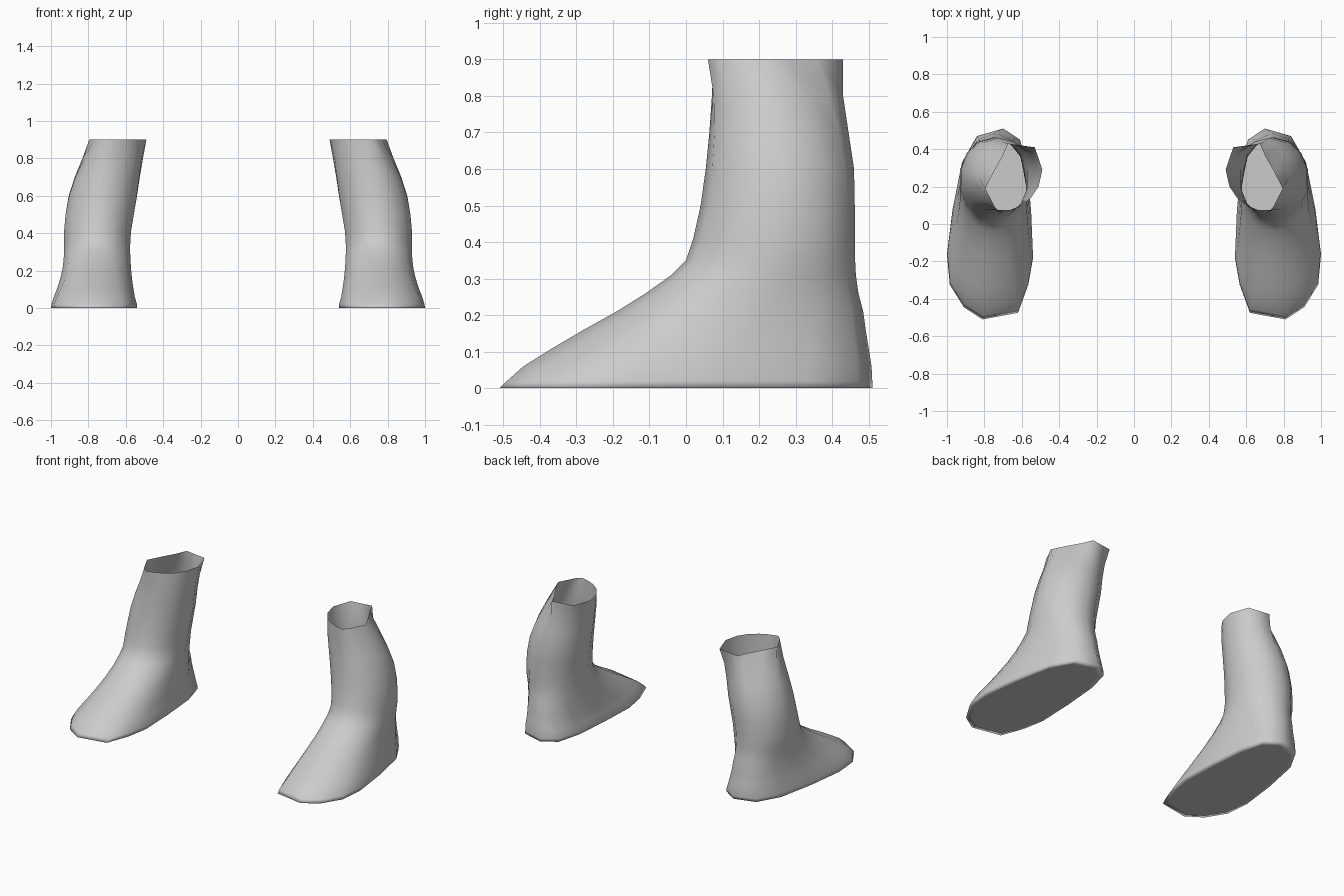
import bpy, bmesh
from math import sin, cos, pi

if "Cube" in bpy.data.objects:
    bpy.data.objects.remove(bpy.data.objects["Cube"])

# Outlines run clockwise from the heel: foot sole, and the slanted top opening
FOOT = [(.70, .51), (.84, .47), (.92, .33), (.97, .08), (1.0, -.16), (.985, -.32), (.91, -.44),
        (.81, -.505), (.62, -.47), (.565, -.32), (.54, -.18), (.55, .06), (.57, .30), (.61, .45)]
OPENING = [(.67, .43), (.70, .36), (.745, .28), (.79, .19), (.765, .14), (.74, .09), (.71, .06),
           (.65, .075), (.60, .10), (.55, .14), (.51, .20), (.49, .29), (.53, .41), (.60, .42)]
N = len(FOOT)
ANKLE = [(sin(2 * pi * i / N), cos(2 * pi * i / N)) for i in range(N)]


def fit(points, x0, x1, y0, y1):
    """Stretch an outline to the given bounds."""
    xs, ys = zip(*points)
    ax, bx, ay, by = min(xs), max(xs), min(ys), max(ys)
    return [(x0 + (x - ax) / (bx - ax) * (x1 - x0),
             y0 + (y - ay) / (by - ay) * (y1 - y0)) for x, y in points]


def blend(a, b, t):
    a, b = fit(a, -1, 1, -1, 1), fit(b, -1, 1, -1, 1)
    return [(p[0] + (q[0] - p[0]) * t, p[1] + (q[1] - p[1]) * t) for p, q in zip(a, b)]


# Horizontal sections: height, x bounds, y bounds, outline, blend from the ankle oval
SECTIONS = [
    (.00, .54, 1.0, -.51, .51, FOOT, 1),
    (.02, .54, .997, -.49, .51, FOOT, 1),
    (.06, .552, .985, -.445, .508, FOOT, .9),
    (.11, .56, .965, -.365, .50, FOOT, .7),
    (.16, .567, .95, -.28, .492, FOOT, .5),
    (.21, .572, .938, -.19, .485, FOOT, .35),
    (.26, .575, .932, -.11, .472, FOOT, .2),
    (.31, .577, .93, -.04, .465, FOOT, .1),
    (.35, .576, .93, .00, .463, FOOT, 0),
    (.41, .572, .93, .02, .462, FOOT, 0),
    (.50, .557, .922, .04, .462, FOOT, 0),
    (.60, .54, .905, .054, .46, OPENING, .05),
    (.70, .525, .873, .064, .445, OPENING, .15),
    (.80, .508, .832, .071, .43, OPENING, .4),
    (.90, .49, .795, .06, .43, OPENING, 1),
]

bm = bmesh.new()
rings = []
for z, x0, x1, y0, y1, shape, t in SECTIONS:
    pts = fit(blend(ANKLE, shape, t), x0, x1, y0, y1)
    rings.append([bm.verts.new((x, y, z)) for x, y in pts])

# Upper shell
for a, b in zip(rings, rings[1:]):
    for i in range(N):
        j = (i + 1) % N
        bm.faces.new((a[i], a[j], b[j], b[i]))

# Sole, with an inner loop
inner = [bm.verts.new((.76 + (v.co.x - .76) * .9, v.co.y * .93, 0)) for v in rings[0]]
for i in range(N):
    j = (i + 1) % N
    bm.faces.new((rings[0][j], rings[0][i], inner[i], inner[j]))
bm.faces.new(inner)
bmesh.ops.recalc_face_normals(bm, faces=bm.faces)
for f in bm.faces:
    f.smooth = True

mesh = bpy.data.meshes.new("boots")
bm.to_mesh(mesh)
bm.free()
boots = bpy.data.objects.new("boots", mesh)
bpy.context.collection.objects.link(boots)

# Mirrored pair
boots.modifiers.new("pair", 'MIRROR').use_axis[0] = True
